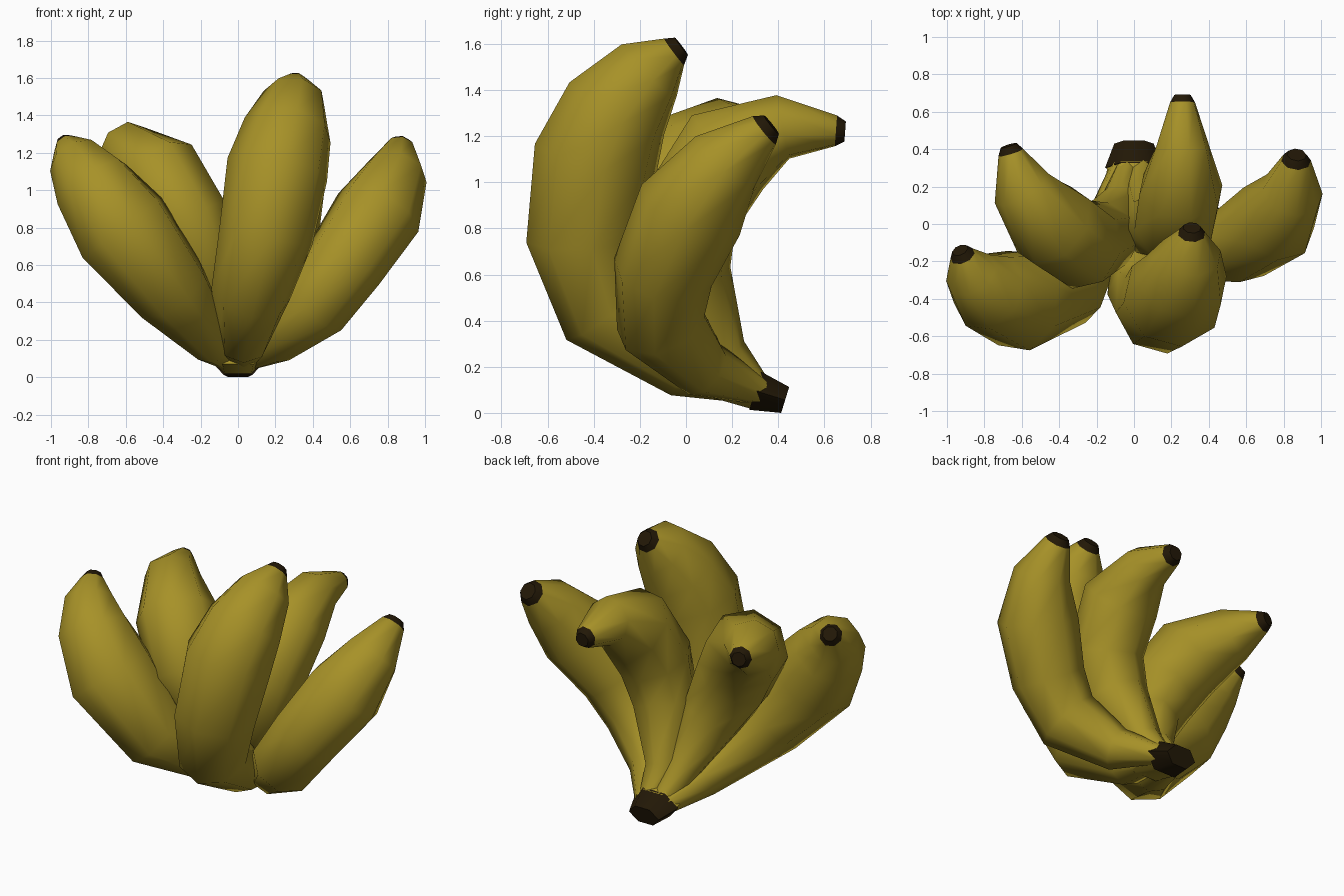
import bpy, bmesh, math
from mathutils import Vector

if "Cube" in bpy.data.objects:
    bpy.data.objects.remove(bpy.data.objects["Cube"])


def material(name, rgb):
    m = bpy.data.materials.new(name)
    m.diffuse_color = (*rgb, 1)
    m.use_nodes = True
    m.node_tree.nodes["Principled BSDF"].inputs["Base Color"].default_value = m.diffuse_color
    return m


PEEL = material("peel_yellow", (0.385, 0.285, 0.021))
BROWN = material("dark_brown", (0.016, 0.009, 0.002))


def sweep(name, rings, sides, mats, brown_from=99, stretch=1.0):
    """Skin a tube through (x, y, z, radius) rings; segments past brown_from are brown."""
    pts = [Vector(r[:3]) for r in rings]
    bm = bmesh.new()
    loops, u = [], Vector((1, 0, 0))
    for i, p in enumerate(pts):
        a = pts[max(i - 1, 0)]
        b = pts[min(i + 1, len(pts) - 1)]
        t = (b - a).normalized()
        u = (u - t * u.dot(t)).normalized()
        v = t.cross(u)
        loop = []
        for k in range(sides):
            ang = 2 * math.pi * k / sides
            q = p + rings[i][3] * (u * math.cos(ang) * stretch + v * math.sin(ang))
            q.z = max(q.z, 0)
            loop.append(bm.verts.new(q))
        loops.append(loop)
    for i in range(len(loops) - 1):
        for k in range(sides):
            n = (k + 1) % sides
            f = bm.faces.new((loops[i][k], loops[i][n], loops[i + 1][n], loops[i + 1][k]))
            f.material_index = 1 if i >= brown_from else 0
    bm.faces.new(loops[0])
    end = bm.faces.new(loops[-1])
    end.material_index = 1 if brown_from < 99 else 0
    bmesh.ops.recalc_face_normals(bm, faces=bm.faces)
    me = bpy.data.meshes.new(name)
    bm.to_mesh(me)
    bm.free()
    for m in mats:
        me.materials.append(m)
    ob = bpy.data.objects.new(name, me)
    bpy.context.collection.objects.link(ob)
    bpy.ops.object.select_all(action='DESELECT')
    ob.select_set(True)
    bpy.context.view_layer.objects.active = ob
    bpy.ops.object.shade_smooth_by_angle(angle=math.radians(50))
    return ob


def banana(name, x0, *rings):
    """Fruit from the shared stem out to a shallow domed brown tip."""
    rings = [(x0, 0.32, 0.095, 0.06), *rings]
    end, prev = Vector(rings[-1][:3]), Vector(rings[-2][:3])
    back = (prev - end).normalized()
    r = rings[-1][3]
    rings[-1:] = [(*(end + back * 0.04), r * 1.15), (*end, r * 0.75)]
    sweep(name, rings, 8, (PEEL, BROWN), brown_from=len(rings) - 2)


# Five fruits fanning out of the stem
banana("banana_far_left", -0.06,
       (-0.13, 0.03, 0.18, 0.12), (-0.36, -0.34, 0.47, 0.22), (-0.62, -0.41, 0.80, 0.275),
       (-0.78, -0.36, 1.03, 0.22), (-0.87, -0.27, 1.16, 0.15), (-0.93, -0.14, 1.26, 0.06))
banana("banana_back_left", -0.03,
       (-0.07, 0.12, 0.27, 0.11), (-0.15, -0.06, 0.55, 0.19), (-0.28, -0.11, 0.83, 0.24),
       (-0.43, -0.01, 1.08, 0.245), (-0.60, 0.19, 1.21, 0.165), (-0.67, 0.42, 1.24, 0.06))
banana("banana_front", 0.03,
       (0.03, 0.0, 0.20, 0.14), (0.07, -0.35, 0.45, 0.215), (0.15, -0.44, 0.76, 0.255),
       (0.21, -0.39, 1.11, 0.275), (0.265, -0.30, 1.32, 0.24), (0.30, -0.16, 1.485, 0.17),
       (0.31, -0.02, 1.59, 0.065))
banana("banana_back", 0.05,
       (0.05, 0.16, 0.25, 0.11), (0.14, 0.0, 0.58, 0.20), (0.22, 0.0, 0.85, 0.225),
       (0.25, 0.18, 1.13, 0.23), (0.26, 0.42, 1.24, 0.145), (0.26, 0.69, 1.22, 0.06))
banana("banana_right", 0.07,
       (0.19, 0.08, 0.19, 0.13), (0.41, -0.11, 0.39, 0.20), (0.57, -0.10, 0.61, 0.22),
       (0.75, 0.02, 0.88, 0.24), (0.845, 0.17, 1.09, 0.17), (0.87, 0.37, 1.25, 0.07))

# Peel collar joining the fruits, and the cut brown stem
sweep("stem_collar", [(0, 0.13, 0.16, 0.11), (0, 0.31, 0.095, 0.095)], 6, (PEEL,), stretch=1.5)
sweep("stem", [(0, 0.30, 0.096, 0.10), (0, 0.43, 0.056, 0.068)], 6, (BROWN,), stretch=1.55)
